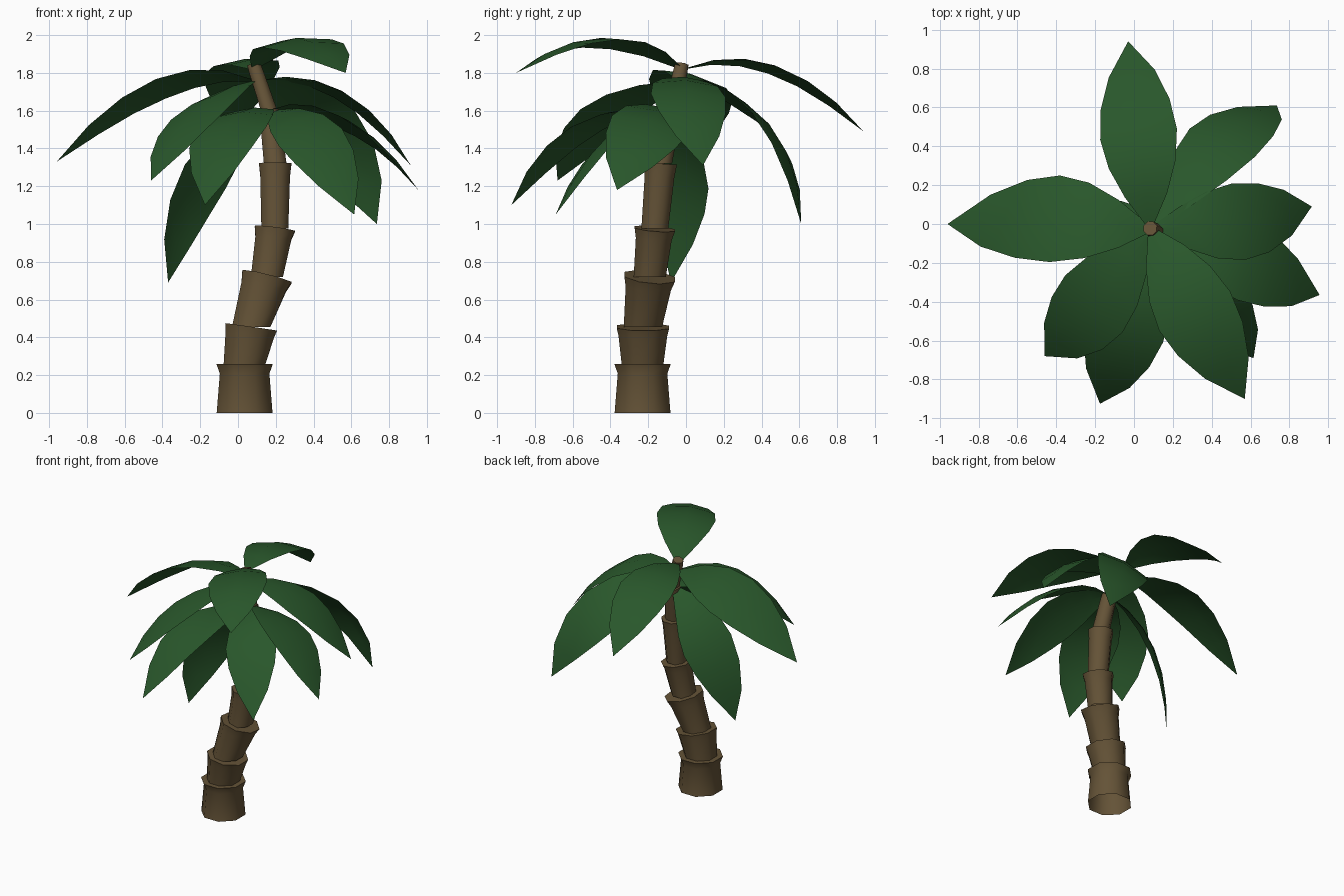
import bpy, bmesh, math
from mathutils import Vector, Matrix

cube = bpy.data.objects.get("Cube")
if cube:
    bpy.data.objects.remove(cube, do_unlink=True)


def make_material(name, color):
    mat = bpy.data.materials.new(name)
    mat.use_nodes = True
    mat.diffuse_color = color
    mat.node_tree.nodes["Principled BSDF"].inputs["Base Color"].default_value = color
    return mat


bark = make_material("bark brown", (0.128, 0.086, 0.038, 1))
green = make_material("leaf green", (0.022, 0.095, 0.024, 1))


def finish(name, bm, mat, angle):
    mesh = bpy.data.meshes.new(name)
    bm.to_mesh(mesh)
    bm.free()
    mesh.materials.append(mat)
    obj = bpy.data.objects.new(name, mesh)
    bpy.context.collection.objects.link(obj)
    bpy.ops.object.select_all(action='DESELECT')
    obj.select_set(True)
    bpy.context.view_layer.objects.active = obj
    bpy.ops.object.shade_smooth_by_angle(angle=math.radians(angle))


def bridge(bm, a, b, closed):
    n = len(a)
    for i in range(n if closed else n - 1):
        j = (i + 1) % n
        bm.faces.new((a[i], a[j], b[j], b[i]))


SIDES = 8


def trunk_segment(name, start, end, r_start, r_neck, r_end):
    """Tapered tube whose flared top is tilted along the trunk."""
    start, end = Vector(start), Vector(end)
    up = Vector((0, 0, 1))
    bm = bmesh.new()
    rings = []
    for t, r in ((0, r_start), (0.8, r_neck), (1, r_end)):
        normal = up.lerp((end - start).normalized(), t * 0.8)
        turn = up.rotation_difference(normal)
        ring = []
        for k in range(SIDES):
            a = math.tau * (k + 0.5) / SIDES
            offset = turn @ Vector((math.cos(a) * r, math.sin(a) * r, 0))
            ring.append(bm.verts.new(start.lerp(end, t) + offset))
        rings.append(ring)
    for a, b in zip(rings, rings[1:]):
        bridge(bm, a, b, True)
    bm.faces.new(rings[-1])
    finish(name, bm, bark, 50)


# Trunk: joint positions, then bottom, neck and top radius of each piece
joints = [(0.035, -0.23, 0), (0.035, -0.23, 0.26), (0.07, -0.228, 0.455),
          (0.153, -0.192, 0.72), (0.195, -0.165, 0.975), (0.197, -0.134, 1.32),
          (0.165, -0.075, 1.6), (0.083, -0.022, 1.845)]
radii = [(0.16, 0.142, 0.162), (0.12, 0.14, 0.15), (0.11, 0.13, 0.145),
         (0.092, 0.103, 0.116), (0.077, 0.085, 0.093), (0.065, 0.058, 0.055),
         (0.047, 0.041, 0.038)]
for i, r in enumerate(radii):
    trunk_segment(f"trunk_segment_{i + 1}", joints[i], joints[i + 1], *r)

# Half width of a leaf at even steps from stem to tip
OUTLINE = (0.06, 0.55, 0.87, 1.0, 0.9, 0.6, 0.0)


def leaf(name, root, middle, tip, half, roll):
    """Arched blade along a curve, rolled about its midrib by roll degrees."""
    root, middle, tip = Vector(root), Vector(middle), Vector(tip)
    ctrl = 2 * middle - (root + tip) / 2
    along = tip - root
    level = Vector((along.y, -along.x, 0)).normalized()
    bm = bmesh.new()
    rows = []
    steps = len(OUTLINE) - 1
    for i, w in enumerate(OUTLINE):
        t = i / steps
        p = root * (1 - t) ** 2 + ctrl * 2 * t * (1 - t) + tip * t * t
        if w == 0:
            end = bm.verts.new(p)
            break
        tangent = ((ctrl - root) * (1 - t) + (tip - ctrl) * t).normalized()
        # A positive roll lifts the right-hand edge, looking out from the stem
        side = Matrix.Rotation(-math.radians(roll), 3, tangent) @ level
        droop = side.cross(tangent).normalized() * (w * half * 0.14)
        rows.append([bm.verts.new(p + side * (s * w * half) - droop * abs(s))
                     for s in (-1, 0, 1)])
    for a, b in zip(rows, rows[1:]):
        bridge(bm, a, b, False)
    last = rows[-1]
    for a, b in zip(last, last[1:]):
        bm.faces.new((a, b, end))
    # Blade faces point to the sky
    bm.normal_update()
    if sum(f.normal.z * f.calc_area() for f in bm.faces) < 0:
        bmesh.ops.reverse_faces(bm, faces=bm.faces[:])
    finish(name, bm, green, 80)


top = (0.09, -0.025, 1.76)
low = (0.165, -0.075, 1.6)
crown = (0.083, -0.02, 1.82)
leaves = {
    "leaf_back": (crown, (0.02, 0.47, 1.84), (-0.03, 0.94, 1.49), 0.2, 5),
    "leaf_front_top": (crown, (0.31, -0.45, 1.985), (0.57, -0.9, 1.8), 0.21, -6),
    "leaf_back_left": (top, (0.455, 0.44, 1.53), (0.735, 0.61, 1.0), 0.2, 32),
    "leaf_left": (top, (0.55, 0.015, 1.705), (0.915, 0.09, 1.31), 0.2, 3),
    "leaf_right": (top, (-0.42, 0.035, 1.745), (-0.96, 0, 1.33), 0.23, -14),
    "leaf_front_right": (top, (-0.22, -0.42, 1.605), (-0.46, -0.68, 1.23), 0.21, -9),
    "leaf_low_left": (low, (0.59, -0.19, 1.545), (0.955, -0.365, 1.18), 0.21, 17),
    "leaf_low_front_left": (low, (0.385, -0.4, 1.48), (0.615, -0.69, 1.05), 0.19, -18),
    "leaf_low_front": (low, (-0.045, -0.54, 1.53), (-0.175, -0.925, 1.1), 0.205, -3),
    "leaf_low_right": (low, (-0.19, 0.0, 1.26), (-0.37, -0.08, 0.69), 0.185, -43),
}
for name, spec in leaves.items():
    leaf(name, *spec)
